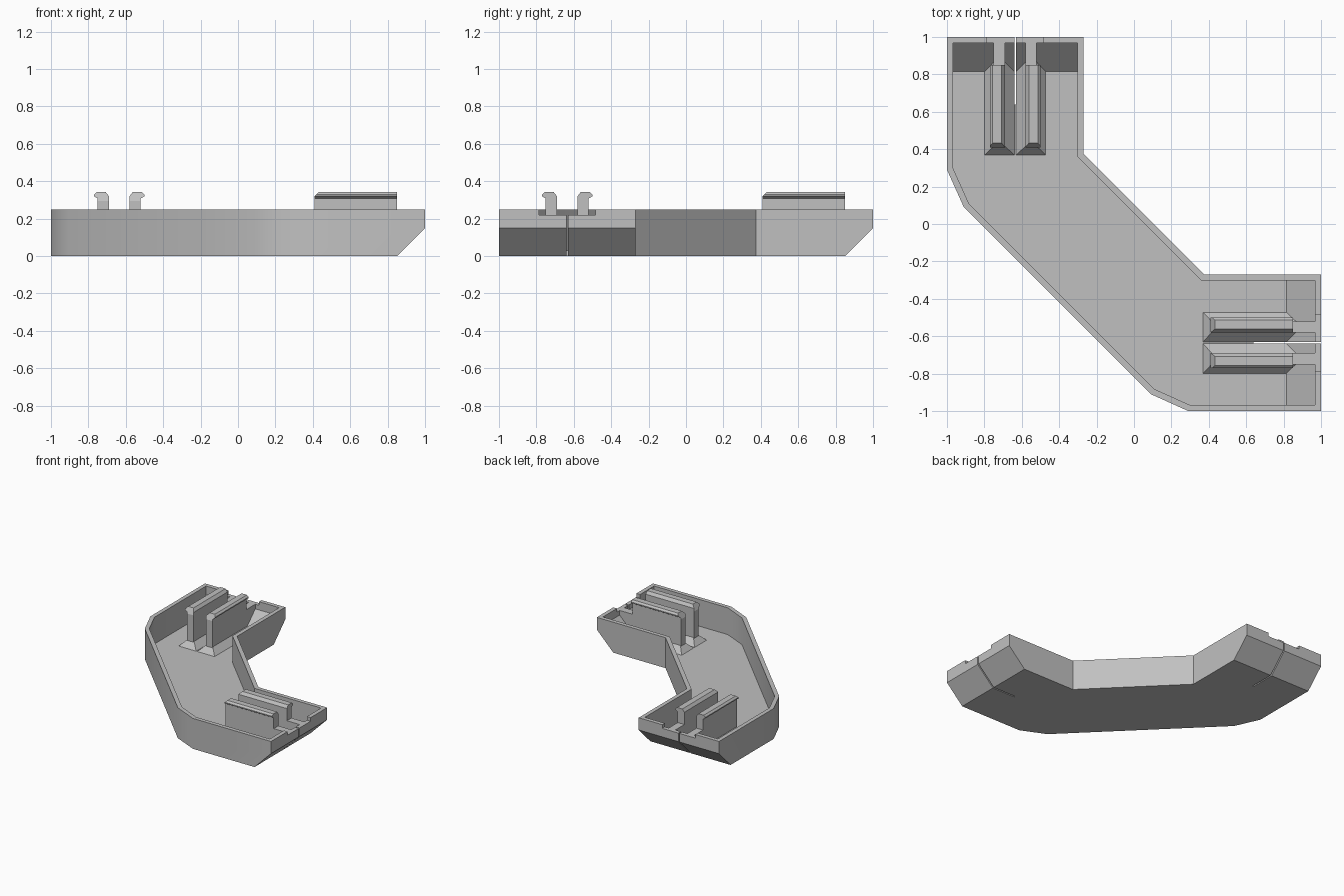
import bpy
import bmesh
from mathutils import Vector

cube = bpy.data.objects.get("Cube")
if cube:
    bpy.data.objects.remove(cube, do_unlink=True)

grey = bpy.data.materials.new("light grey plastic")
grey.use_nodes = True
grey.diffuse_color = (0.53, 0.53, 0.53, 1)
grey.node_tree.nodes["Principled BSDF"].inputs["Base Color"].default_value = grey.diffuse_color


def swap(p):
    return (p[1], p[0], p[2])


def loft(name, first, last, swapped=False, end_slope=None):
    """Solid between two matching loops; end_slope bevels both arm ends underneath."""
    bm = bmesh.new()
    loops = [[bm.verts.new(swap(p) if swapped else p) for p in loop]
             for loop in (first, last)]
    a, b = loops
    n = len(a)
    bm.faces.new(a)
    bm.faces.new(b)
    for i in range(n):
        j = (i + 1) % n
        bm.faces.new((a[i], a[j], b[j], b[i]))
    if end_slope is not None:
        for point, normal in (((0, end_slope, 0), (0, 1, -1)), ((end_slope, 0, 0), (1, 0, -1))):
            cut = bmesh.ops.bisect_plane(
                bm, geom=bm.verts[:] + bm.edges[:] + bm.faces[:],
                plane_co=point, plane_no=normal, clear_outer=True)
            edges = [e for e in cut["geom_cut"] if isinstance(e, bmesh.types.BMEdge)]
            bmesh.ops.edgeloop_fill(bm, edges=edges)
    bmesh.ops.recalc_face_normals(bm, faces=bm.faces[:])
    mesh = bpy.data.meshes.new(name)
    bm.to_mesh(mesh)
    bm.free()
    mesh.materials.append(grey)
    obj = bpy.data.objects.new(name, mesh)
    bpy.context.collection.objects.link(obj)
    return obj


def rect(x0, x1, y0, y1, z):
    return [(x0, y0, z), (x1, y0, z), (x1, y1, z), (x0, y1, z)]


def inset(points, d):
    """Offset a counter-clockwise outline inwards."""
    result = []
    for i, p in enumerate(points):
        e0 = (Vector(p) - Vector(points[i - 1])).normalized()
        e1 = (Vector(points[(i + 1) % len(points)]) - Vector(p)).normalized()
        n0, n1 = Vector((-e0.y, e0.x)), Vector((-e1.y, e1.x))
        result.append(tuple(Vector(p) + (n0 + n1) * d / (1 + n0.dot(n1))))
    return result


def at_height(points, z):
    return [(x, y, z) for x, y in points]


def subtract(target, cutter):
    mod = target.modifiers.new("cut", "BOOLEAN")
    mod.operation = "DIFFERENCE"
    mod.solver = "EXACT"
    mod.object = cutter
    bpy.context.view_layer.objects.active = target
    bpy.ops.object.modifier_apply(modifier=mod.name)
    bpy.data.objects.remove(cutter, do_unlink=True)


# Angled tray, symmetric about the diagonal
half = [(0.09, -0.91), (0.29, -1), (1, -1), (1, -0.27), (0.375, -0.27)]
outline = half + [(y, x) for x, y in reversed(half)]
inner = inset(outline, 0.033)
tray = loft("tray", at_height(outline, 0), at_height(outline, 0.25), end_slope=0.85)
subtract(tray, loft("cavity_cutter", at_height(inner, 0.03), at_height(inner, 0.3),
                    end_slope=0.785))

# Clip hook profile: outward offset and height
hook = [(-0.03, 0.295), (0.03, 0.295), (0.03, 0.308), (0.05, 0.32), (0.05, 0.329),
        (0.036, 0.343), (-0.012, 0.343), (-0.03, 0.32)]
# Rail side profile: distance along the arm and height
side = [(0.41, 0.02), (0.83, 0.02), (0.967, 0.165), (0.967, 0.22),
        (0.85, 0.22), (0.85, 0.295), (0.41, 0.295)]

for arm, swapped in (("back", False), ("left", True)):
    # End wall notch and narrow slit through the floor
    subtract(tray, loft("notch_cutter", rect(-0.785, -0.485, 0.955, 1.02, 0.22),
                        rect(-0.785, -0.485, 0.955, 1.02, 0.3), swapped))
    subtract(tray, loft("slit_cutter", rect(-0.64, -0.63, 0.64, 1.02, -0.1),
                        rect(-0.64, -0.63, 0.64, 1.02, 0.3), swapped))
    # Pair of clip rails with flared feet and outward hooks
    for label, x, out in (("outer", -0.72, -1), ("inner", -0.55, 1)):
        name = f"{arm}_{label}_clip"
        loft(name + "_rail", [(x - 0.03, y, z) for y, z in side],
             [(x + 0.03, y, z) for y, z in side], swapped)
        foot = sorted((x - out * 0.08, x + out * 0.078))
        loft(name + "_foot", rect(*foot, 0.37, 0.815, 0.03),
             rect(x - 0.03, x + 0.03, 0.415, 0.865, 0.08), swapped)
        loft(name + "_hook",
             [(x + out * u, 0.41 + max(0, z - 0.32), z) for u, z in hook],
             [(x + out * u, 0.85, z) for u, z in hook], swapped)

# Smooth the shallow bends, keep the other edges crisp
bpy.ops.object.select_all(action="DESELECT")
tray.select_set(True)
bpy.context.view_layer.objects.active = tray
bpy.ops.object.shade_smooth_by_angle(angle=0.5236)
